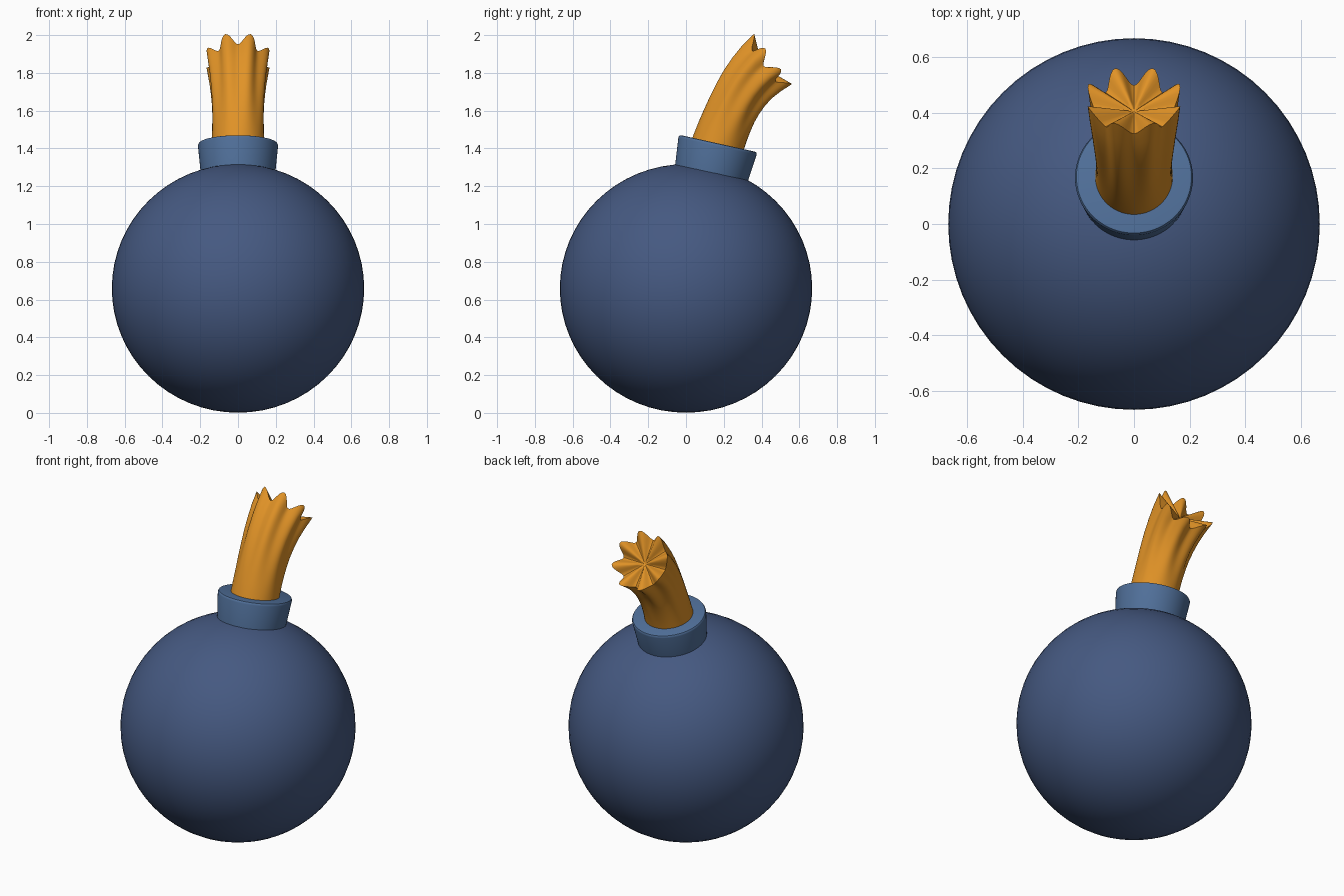
import bpy, math
from mathutils import Vector

if "Cube" in bpy.data.objects:
    bpy.data.objects.remove(bpy.data.objects["Cube"])


def material(name, color):
    m = bpy.data.materials.new(name)
    m.diffuse_color = (*color, 1)
    m.use_nodes = True
    m.node_tree.nodes["Principled BSDF"].inputs["Base Color"].default_value = m.diffuse_color
    return m


def mesh_from_rings(name, rings, mat, start=None, end=None):
    """Skin a list of equal-length rings; cap with fans or flat n-gons."""
    n = len(rings[0])
    verts = [v for r in rings for v in r]
    faces = [(i * n + j, i * n + (j + 1) % n, (i + 1) * n + (j + 1) % n, (i + 1) * n + j)
             for i in range(len(rings) - 1) for j in range(n)]
    faces.append(tuple(reversed(range(n))))
    last = (len(rings) - 1) * n
    if end is None:
        faces.append(tuple(range(last, last + n)))
    else:
        verts.append(end)
        faces += [(last + j, last + (j + 1) % n, len(verts) - 1) for j in range(n)]
    me = bpy.data.meshes.new(name)
    me.from_pydata(verts, [], faces)
    ob = bpy.data.objects.new(name, me)
    bpy.context.collection.objects.link(ob)
    finish(ob, mat)
    return ob


def finish(ob, mat, angle=35):
    ob.data.materials.append(mat)
    bpy.ops.object.select_all(action='DESELECT')
    ob.select_set(True)
    bpy.context.view_layer.objects.active = ob
    bpy.ops.object.shade_smooth_by_angle(angle=math.radians(angle))


def ring(y, z, tilt, radius, lobe=0.0, lift=0.0, n=96):
    """Circle with eight lobes, tilted from vertical toward +y."""
    t = math.radians(tilt)
    axis = Vector((0, math.sin(t), math.cos(t)))
    side = Vector((0, math.cos(t), -math.sin(t)))
    pts = []
    for j in range(n):
        a = 2 * math.pi * j / n
        w = -math.cos(8 * a)
        r = radius + lobe * w
        pts.append(Vector((r * math.cos(a), y, z)) + side * r * math.sin(a) + axis * lift * w)
    return pts


navy = material("navy", (0.06, 0.10, 0.22))
steel = material("steel_blue", (0.08, 0.16, 0.32))
orange = material("orange", (0.75, 0.29, 0.02))

# Round body, slightly flattened
bpy.ops.mesh.primitive_uv_sphere_add(segments=64, ring_count=32, radius=0.668, location=(0, 0, 0.659))
body = bpy.context.object
body.name = "body"
body.scale.z = 0.985
finish(body, navy)

# Tilted collar, on an axis through the body centre
TILT = 12.5
s, c = math.sin(math.radians(TILT)), math.cos(math.radians(TILT))
profile = [(0.622, 0.197), (0.770, 0.212), (0.777, 0.211), (0.783, 0.207), (0.785, 0.200)]
mesh_from_rings("collar", [ring(t * s, 0.66 + t * c, TILT, r) for t, r in profile], steel)

# Bent fuse: (y, z, tilt, radius, lobe depth, rim zigzag)
stations = [
    (0.140, 1.330, 14, 0.140, 0, 0),
    (0.172, 1.430, 19, 0.139, 0, 0),
    (0.194, 1.490, 22, 0.138, 0.001, 0),
    (0.219, 1.550, 26, 0.138, 0.002, 0),
    (0.245, 1.608, 31, 0.139, 0.004, 0),
    (0.275, 1.665, 36, 0.141, 0.006, 0),
    (0.309, 1.720, 41, 0.145, 0.008, 0.002),
    (0.347, 1.770, 46, 0.150, 0.010, 0.007),
    (0.389, 1.815, 50, 0.156, 0.013, 0.017),
    (0.436, 1.855, 53, 0.161, 0.017, 0.031),
]
rings = [ring(*st) for st in stations]

# Frayed end: ridges converge on a shallow central dip
centre = Vector((0, 0.405, 1.832))
rim = rings[-1]
for k in (0.97, 0.75, 0.5, 0.25):
    rings.append([centre.lerp(p, k) for p in rim])
mesh_from_rings("fuse", rings, orange, end=centre)
